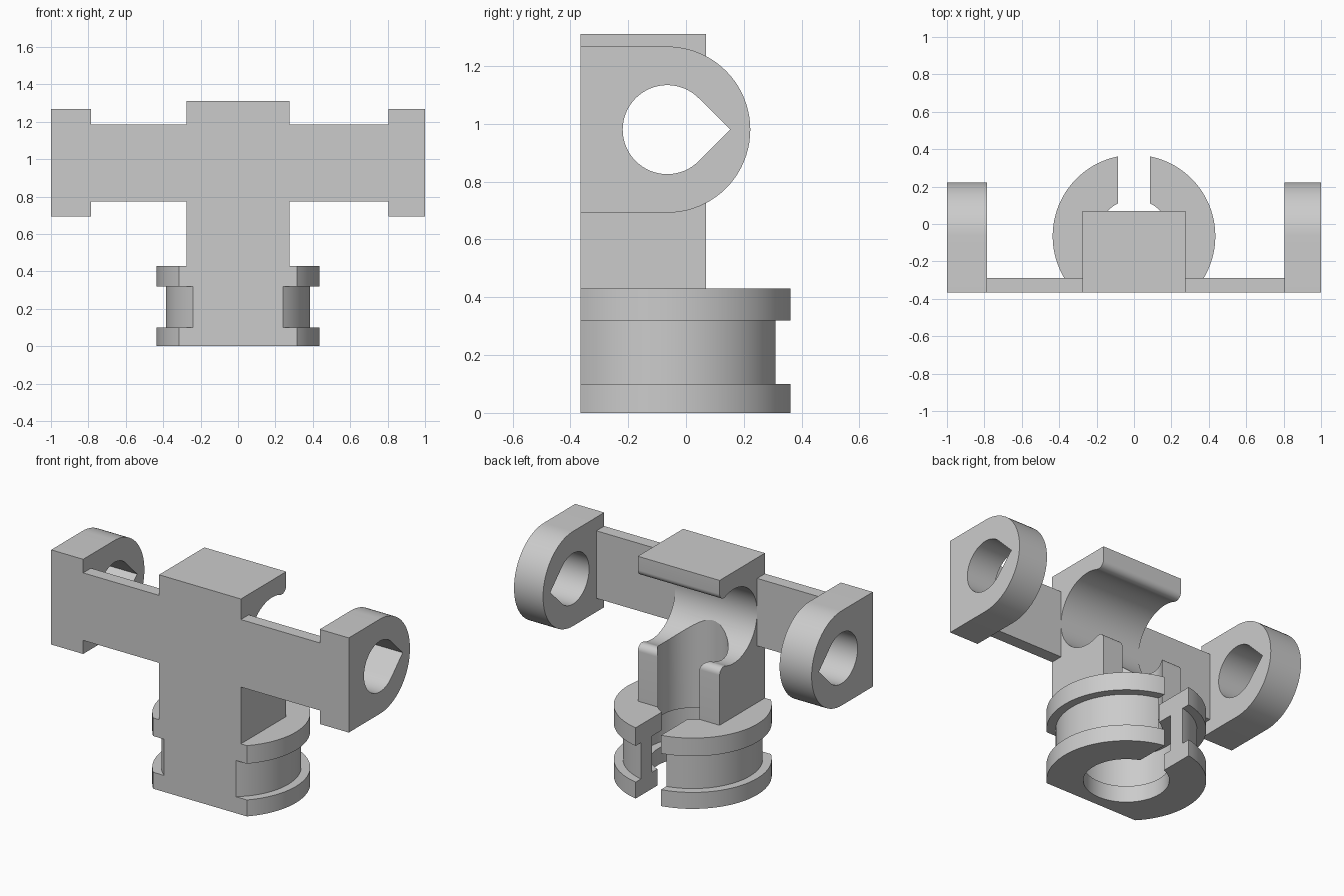
import bpy, bmesh
from math import sin, cos, pi, sqrt, atan2, radians
from mathutils import Matrix

cube = bpy.data.objects.get("Cube")
if cube:
    bpy.data.objects.remove(cube)

grey = bpy.data.materials.new("light grey")
grey.use_nodes = True
grey.diffuse_color = (0.6, 0.6, 0.6, 1)
grey.node_tree.nodes["Principled BSDF"].inputs["Base Color"].default_value = (0.6, 0.6, 0.6, 1)

FRONT, BACK = -0.365, 0.07      # front face and column back
CY, CZ = -0.065, 0.98           # shared axis of the eyes, clip and spool
SPOOL_TOP, COLUMN_TOP, HALF = 0.43, 1.31, 0.275


def finish(name, bm):
    bmesh.ops.recalc_face_normals(bm, faces=bm.faces)
    mesh = bpy.data.meshes.new(name)
    bm.to_mesh(mesh)
    bm.free()
    mesh.materials.append(grey)
    ob = bpy.data.objects.new(name, mesh)
    bpy.context.collection.objects.link(ob)
    return ob


def prism(name, profile, x0, x1):
    """Extrude a (y, z) outline along x."""
    bm = bmesh.new()
    face = bm.faces.new([bm.verts.new((x0, y, z)) for y, z in profile])
    new = bmesh.ops.extrude_face_region(bm, geom=[face])["geom"]
    moved = [v for v in new if isinstance(v, bmesh.types.BMVert)]
    bmesh.ops.translate(bm, verts=moved, vec=(x1 - x0, 0, 0))
    return finish(name, bm)


def box(name, x0, x1, y0, y1, z0, z1):
    return prism(name, [(y0, z0), (y1, z0), (y1, z1), (y0, z1)], x0, x1)


def arc(cy, cz, r, a0, a1, n):
    return [(cy + r * cos(a0 + (a1 - a0) * i / n), cz + r * sin(a0 + (a1 - a0) * i / n))
            for i in range(n + 1)]


def cut(ob, cutter):
    mod = ob.modifiers.new("cut", "BOOLEAN")
    mod.operation, mod.solver, mod.object = "DIFFERENCE", "EXACT", cutter
    select(ob)
    bpy.ops.object.modifier_apply(modifier=mod.name)
    bpy.data.objects.remove(cutter)


def select(ob):
    bpy.ops.object.select_all(action="DESELECT")
    ob.select_set(True)
    bpy.context.view_layer.objects.active = ob


# Column with a round clip opening to the back, lips rounded by small fillets
R, F = 0.225, 0.04
fy = BACK - F
fz = sqrt((R + F) ** 2 - (fy - CY) ** 2)
tangent = atan2(fz, fy - CY)
outline = [(FRONT, SPOOL_TOP), (BACK, SPOOL_TOP)]
outline += arc(fy, CZ - fz, F, 0, pi - tangent, 10)
outline += arc(CY, CZ, R, 2 * pi - tangent, tangent, 48)[1:-1]
outline += arc(fy, CZ + fz, F, pi + tangent, 2 * pi, 10)
outline += [(BACK, COLUMN_TOP), (FRONT, COLUMN_TOP)]
column = prism("clip_column", outline, -HALF, HALF)

# Vertical bore that splits the lower lip into two prongs
BORE = 0.195
bm = bmesh.new()
bmesh.ops.create_cone(bm, cap_ends=True, segments=64, radius1=BORE, radius2=BORE,
                      depth=CZ - 0.4, matrix=Matrix.Translation((0, CY, (CZ + 0.4) / 2)))
cut(column, finish("bore_cutter", bm))

# Grooved spool: a ring section spun around the vertical axis
section = [(0.234, 0), (0.435, 0), (0.435, 0.1), (0.385, 0.1), (0.385, 0.32), (0.435, 0.32),
           (0.435, SPOOL_TOP), (BORE, SPOOL_TOP), (BORE, 0.32), (0.285, 0.32),
           (0.285, 0.1), (0.234, 0.1)]
N = 96
bm = bmesh.new()
rings = [[bm.verts.new((r * cos(2 * pi * i / N), CY + r * sin(2 * pi * i / N), z))
          for r, z in section] for i in range(N)]
for i in range(N):
    a, b = rings[i], rings[(i + 1) % N]
    for j in range(len(section)):
        k = (j + 1) % len(section)
        bm.faces.new((a[j], b[j], b[k], a[k]))
spool = finish("spool", bm)
cut(spool, box("front_cutter", -1, 1, -1, FRONT, -1, 1))
cut(spool, box("slot_cutter", -0.085, 0.085, 0, 1, -1, 1))

# Arms and end eyes, each eye with a teardrop hole
EYE, HOLE = 0.2875, 0.154
parts = [column, spool]
for side, inner, outer in (("left", 0.805, 1), ("right", -0.785, -1)):
    x = HALF if inner > 0 else -HALF
    parts.append(box(side + "_arm", x, inner, FRONT, -0.29, 0.775, 1.185))
    eye = prism(side + "_eye", [(FRONT, CZ + EYE), (FRONT, CZ - EYE)]
                + arc(CY, CZ, EYE, -pi / 2, pi / 2, 40), inner, outer)
    teardrop = arc(CY, CZ, HOLE, pi / 4, 7 * pi / 4, 48) + [(CY + HOLE * sqrt(2), CZ)]
    cut(eye, prism("hole_cutter", teardrop, inner * 0.8, outer * 1.2))
    parts.append(eye)

# Smooth round surfaces, crisp edges
for ob in parts:
    select(ob)
    bpy.ops.object.shade_smooth_by_angle(angle=radians(30))
